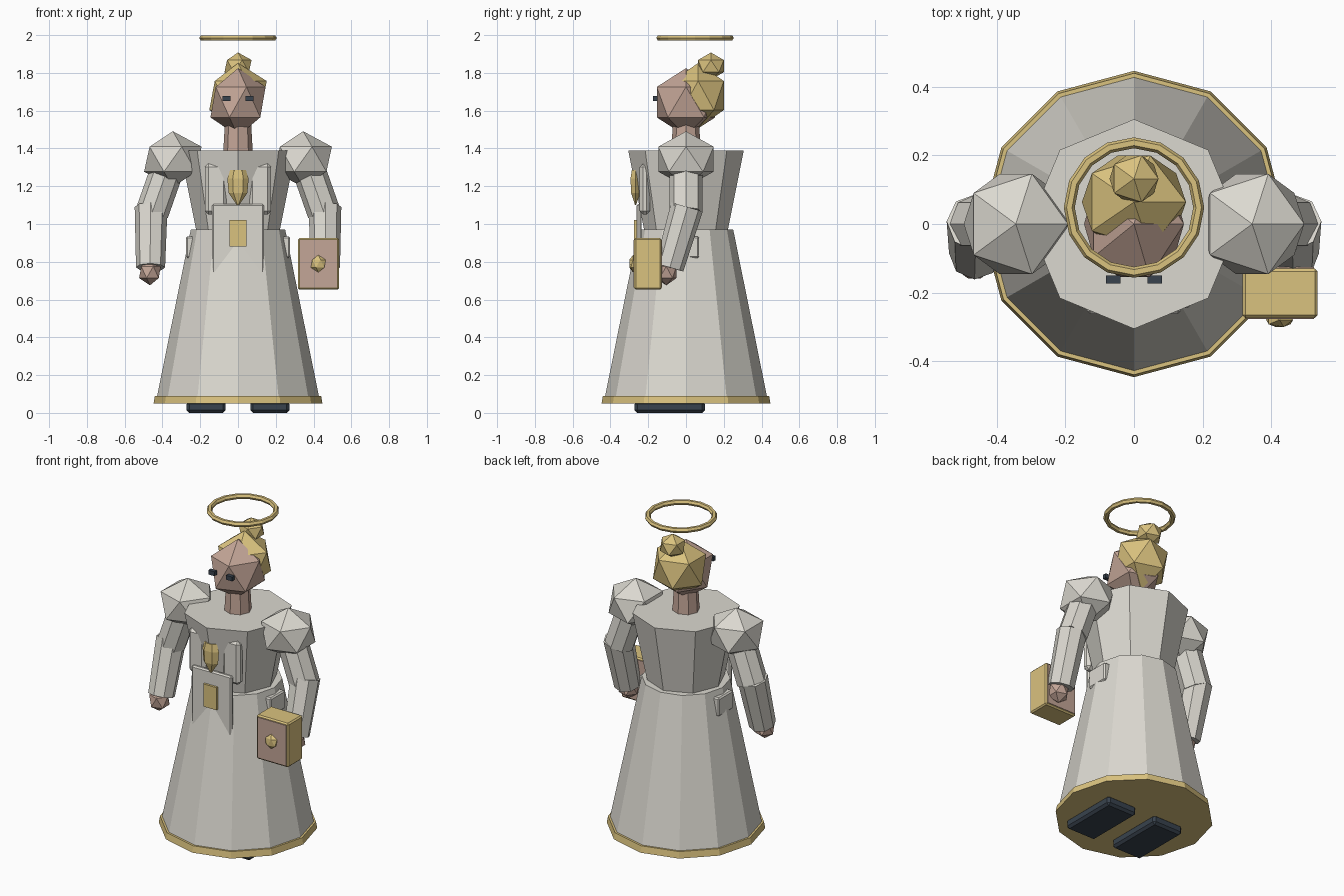
import bpy, bmesh, math
from mathutils import Vector

if "Cube" in bpy.data.objects:
    bpy.data.objects.remove(bpy.data.objects["Cube"])


def material(name, rgb):
    m = bpy.data.materials.new(name)
    m.diffuse_color = (*rgb, 1)
    m.use_nodes = True
    m.node_tree.nodes["Principled BSDF"].inputs["Base Color"].default_value = m.diffuse_color
    return m


CLOTH = material("pale_cloth", (0.71, 0.69, 0.63))
GOLD = material("gold", (0.70, 0.54, 0.21))
SKIN = material("skin", (0.55, 0.38, 0.31))
DARK = material("dark_slate", (0.04, 0.055, 0.075))


def finish(name, mat):
    o = bpy.context.object
    o.name = name
    o.data.materials.append(mat)
    return o


def ico(name, mat, loc, scale):
    bpy.ops.mesh.primitive_ico_sphere_add(subdivisions=1, radius=1, location=loc)
    o = finish(name, mat)
    o.scale = scale
    return o


def box(name, mat, lo, hi, bevel=0.0):
    lo, hi = Vector(lo), Vector(hi)
    bpy.ops.mesh.primitive_cube_add(size=1, location=(lo + hi) / 2)
    o = finish(name, mat)
    for v in o.data.vertices:
        v.co = v.co * (hi - lo)
    if bevel:
        b = o.modifiers.new("bevel", 'BEVEL')
        b.width = bevel
        b.segments = 1
    return o


def limb(name, mat, a, b, r1, r2, sides=8):
    a, b = Vector(a), Vector(b)
    d = b - a
    bpy.ops.mesh.primitive_cone_add(vertices=sides, radius1=r1, radius2=r2,
                                    depth=d.length, location=(a + b) / 2)
    o = finish(name, mat)
    if abs(d.x) + abs(d.y) > 1e-6:
        o.rotation_euler = d.to_track_quat('Z', 'Y').to_euler()
    return o


# Gown
limb("hem_trim", GOLD, (0, 0, 0.05), (0, 0, 0.09), 0.447, 0.44, 12)
limb("skirt", CLOTH, (0, 0, 0.07), (0, 0, 0.97), 0.432, 0.25, 12)
limb("bodice", CLOTH, (0, 0, 0.95), (0, 0, 1.39), 0.218, 0.306, 8)
box("waist_band", CLOTH, (-0.275, -0.07, 0.82), (0.275, 0.07, 0.935), 0.008)
box("front_panel", CLOTH, (-0.137, -0.262, 0.70), (0.137, -0.235, 1.105), 0.008)
box("panel_plaque", GOLD, (-0.045, -0.276, 0.88), (0.045, -0.255, 1.02))

# Chest gem: six-sided rings closing to a point
bm = bmesh.new()
rings = []
for z, r in ((1.285, 0.042), (1.24, 0.056), (1.165, 0.05), (1.10, 0.006)):
    rings.append([bm.verts.new((r * math.cos(i * math.pi / 3),
                                -0.267 + 0.55 * r * math.sin(i * math.pi / 3), z))
                  for i in range(6)])
for upper, lower in zip(rings, rings[1:]):
    for i in range(6):
        j = (i + 1) % 6
        bm.faces.new((upper[i], lower[i], lower[j], upper[j]))
bm.faces.new(rings[0])
bm.faces.new(rings[-1][::-1])
bmesh.ops.recalc_face_normals(bm, faces=bm.faces)
mesh = bpy.data.meshes.new("chest_gem")
bm.to_mesh(mesh)
bm.free()
mesh.materials.append(GOLD)
bpy.context.collection.objects.link(bpy.data.objects.new("chest_gem", mesh))

# Head, hair and halo
limb("neck", SKIN, (0, 0, 1.38), (0, 0, 1.53), 0.078, 0.07, 8)
ico("head", SKIN, (0, 0, 1.645), (0.163, 0.182, 0.18))
ico("hair", GOLD, (0, 0.064, 1.68), (0.17, 0.16, 0.172))
ico("hair_bun", GOLD, (0, 0.132, 1.836), (0.08, 0.08, 0.072))
bpy.ops.mesh.primitive_torus_add(major_segments=16, minor_segments=6,
                                 major_radius=0.189, minor_radius=0.016,
                                 location=(0, 0.048, 1.985))
finish("halo", GOLD)

# Paired parts
for s, side in ((-1, "left"), (1, "right")):
    def pair(x0, x1):
        return sorted((s * x0, s * x1))

    x0, x1 = pair(0.04, 0.082)
    box(side + "_eye", DARK, (x0, -0.174, 1.65), (x1, -0.15, 1.677))
    x0, x1 = pair(0.065, 0.272)
    box(side + "_foot", DARK, (x0, -0.272, 0), (x1, 0.1, 0.06), 0.014)
    x0, x1 = pair(0.06, 0.175)
    box(side + "_lapel", CLOTH, (x0, -0.245, 1.05), (x1, -0.19, 1.32), 0.018)
    ico(side + "_shoulder", CLOTH, (s * 0.345, 0, 1.343), (0.17, 0.172, 0.148))
    limb(side + "_upper_arm", CLOTH, (s * 0.36, 0, 1.33), (s * 0.455, 0, 1.06),
         0.088, 0.088)
    limb(side + "_forearm", CLOTH, (s * 0.46, 0.005, 1.09), (s * 0.463, -0.088, 0.77),
         0.087, 0.077)
    ico(side + "_hand", SKIN, (s * 0.466, -0.105, 0.745), (0.064, 0.064, 0.07))

# Book with coloured covers and a clasp
box("book", GOLD, (0.317, -0.274, 0.652), (0.536, -0.13, 0.925), 0.008)
for name, y in (("book_front_cover", -0.278), ("book_back_cover", -0.132)):
    box(name, SKIN, (0.328, y, 0.663), (0.525, y + 0.006, 0.914))
ico("book_clasp", GOLD, (0.425, -0.28, 0.79), (0.044, 0.024, 0.046))
